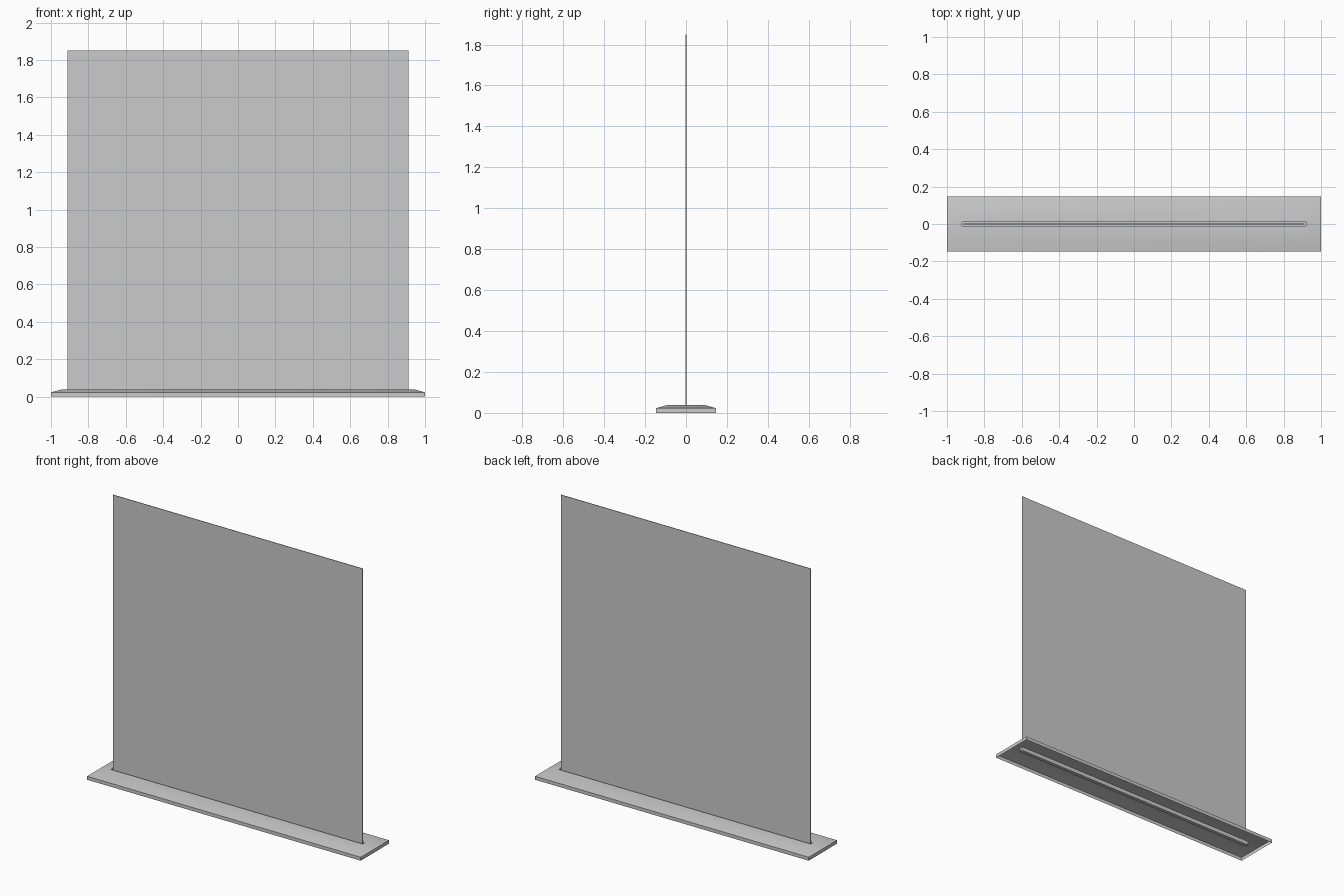
import bpy, bmesh, math

if "Cube" in bpy.data.objects:
    bpy.data.objects.remove(bpy.data.objects["Cube"])


def ring(bm, hx, hy, z):
    return [bm.verts.new((sx * hx, sy * hy, z))
            for sx, sy in ((-1, -1), (1, -1), (1, 1), (-1, 1))]


def lofted(name, levels, cap_first, cap_last):
    """Join rectangular rings (half x, half y, z) into one surface."""
    bm = bmesh.new()
    rings = [ring(bm, *lv) for lv in levels]
    for a, b in zip(rings, rings[1:]):
        for i in range(4):
            j = (i + 1) % 4
            bm.faces.new((a[i], a[j], b[j], b[i]))
    if cap_first:
        bm.faces.new(rings[0][::-1])
    if cap_last:
        bm.faces.new(rings[-1])
    mesh = bpy.data.meshes.new(name)
    bm.to_mesh(mesh)
    bm.free()
    ob = bpy.data.objects.new(name, mesh)
    bpy.context.collection.objects.link(ob)
    return ob


# Hollow base: upright rim, sloped shoulder, flat top, slot sunk into the top
base = lofted("base", [(1.0, 0.147, 0.0), (1.0, 0.147, 0.023),
                       (0.945, 0.093, 0.038), (0.92, 0.012, 0.038),
                       (0.92, 0.012, 0.012)], False, True)
bpy.context.view_layer.objects.active = base
base.select_set(True)
bpy.ops.object.shade_smooth_by_angle(angle=math.radians(30))

# Thin upright panel standing in the slot
lofted("panel", [(0.912, 0.002, 0.013), (0.912, 0.002, 1.85)], True, True)
